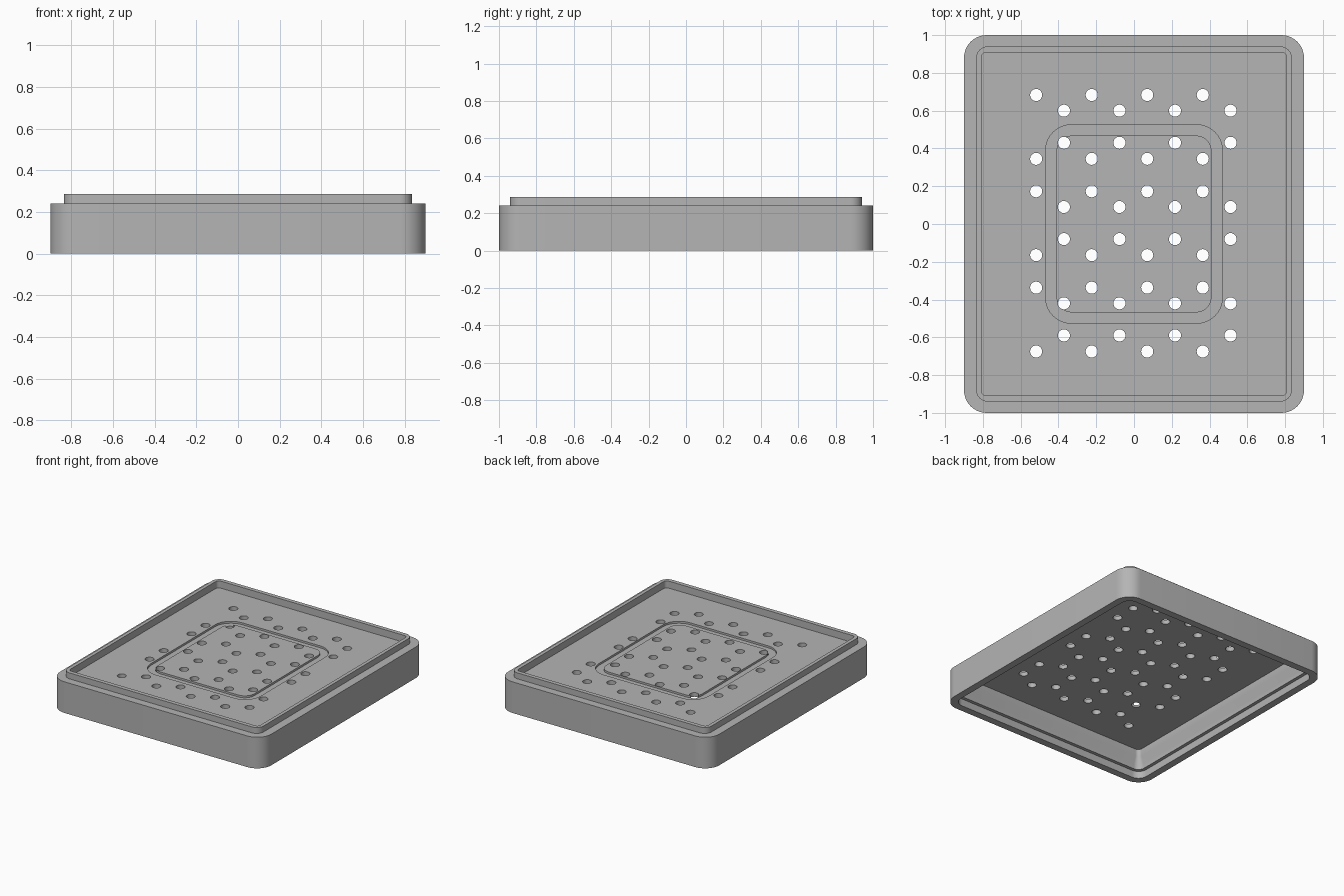
import bpy, bmesh, math

cube = bpy.data.objects.get("Cube")
if cube:
    bpy.data.objects.remove(cube, do_unlink=True)

grey = bpy.data.materials.new("light grey")
grey.use_nodes = True
colour = (0.46, 0.46, 0.46, 1)
grey.diffuse_color = colour
grey.node_tree.nodes["Principled BSDF"].inputs["Base Color"].default_value = colour

CORNER_STEPS = 10


def ring(bm, hx, hy, r, z):
    """Rounded rectangle of vertices, half sizes hx and hy, corner radius r."""
    verts = []
    for i, (sx, sy) in enumerate([(1, 1), (-1, 1), (-1, -1), (1, -1)]):
        for k in range(CORNER_STEPS + 1):
            a = math.pi / 2 * (i + k / CORNER_STEPS)
            verts.append(bm.verts.new((sx * (hx - r) + r * math.cos(a),
                                       sy * (hy - r) + r * math.sin(a), z)))
    return verts


def to_object(bm, name):
    bmesh.ops.recalc_face_normals(bm, faces=bm.faces)
    mesh = bpy.data.meshes.new(name)
    bm.to_mesh(mesh)
    bm.free()
    mesh.materials.append(grey)
    obj = bpy.data.objects.new(name, mesh)
    bpy.context.collection.objects.link(obj)
    return obj


# Tray section from the underside ceiling, round the walls, to the top middle
CEILING, FLOOR, GROOVE = 0.2, 0.232, 0.217
section = [
    (0.795, 0.895, 0.03, CEILING),    # underside ceiling
    (0.795, 0.895, 0.03, 0.145),
    (0.82, 0.92, 0.05, 0.09),         # sloped inner wall
    (0.82, 0.92, 0.05, 0.055),
    (0.845, 0.945, 0.07, 0.055),      # stacking socket
    (0.845, 0.945, 0.07, 0),
    (0.9, 1.0, 0.12, 0),              # outer wall
    (0.9, 1.0, 0.12, 0.24),
    (0.835, 0.94, 0.06, 0.24),        # stacking lip
    (0.835, 0.94, 0.06, 0.286),
    (0.808, 0.908, 0.025, 0.286),
    (0.808, 0.908, 0.025, FLOOR),     # top floor
    (0.468, 0.525, 0.135, FLOOR),     # groove
    (0.468, 0.525, 0.135, GROOVE),
    (0.41, 0.468, 0.08, GROOVE),
    (0.41, 0.468, 0.08, FLOOR),       # middle panel
]
bm = bmesh.new()
rings = [ring(bm, *s) for s in section]
for a, b in zip(rings, rings[1:]):
    for i in range(len(a)):
        j = (i + 1) % len(a)
        bm.faces.new((a[i], a[j], b[j], b[i]))
bm.faces.new(rings[0])
bm.faces.new(rings[-1])
tray = to_object(bm, "tray")

# Drain holes on a honeycomb pattern
bm = bmesh.new()
for col in range(8):
    x = -0.518 + col * 0.147
    pair = (0.6, 0.43) if col % 2 else (0.683, 0.345)
    for row in range(3):
        for y in pair:
            res = bmesh.ops.create_cone(bm, cap_ends=True, segments=24, radius1=0.032,
                                        radius2=0.032, depth=0.2)
            bmesh.ops.translate(bm, verts=res["verts"], vec=(x, y - row * 0.51, FLOOR))
cutter = to_object(bm, "drain_hole_cutter")
cutter.hide_render = True

cut = tray.modifiers.new("drain holes", 'BOOLEAN')
cut.operation = 'DIFFERENCE'
cut.solver = 'EXACT'
cut.object = cutter
bpy.ops.object.select_all(action='DESELECT')
bpy.context.view_layer.objects.active = tray
tray.select_set(True)
bpy.ops.object.modifier_apply(modifier=cut.name)
bpy.data.objects.remove(cutter, do_unlink=True)

bpy.ops.object.shade_smooth_by_angle(angle=math.radians(30))
